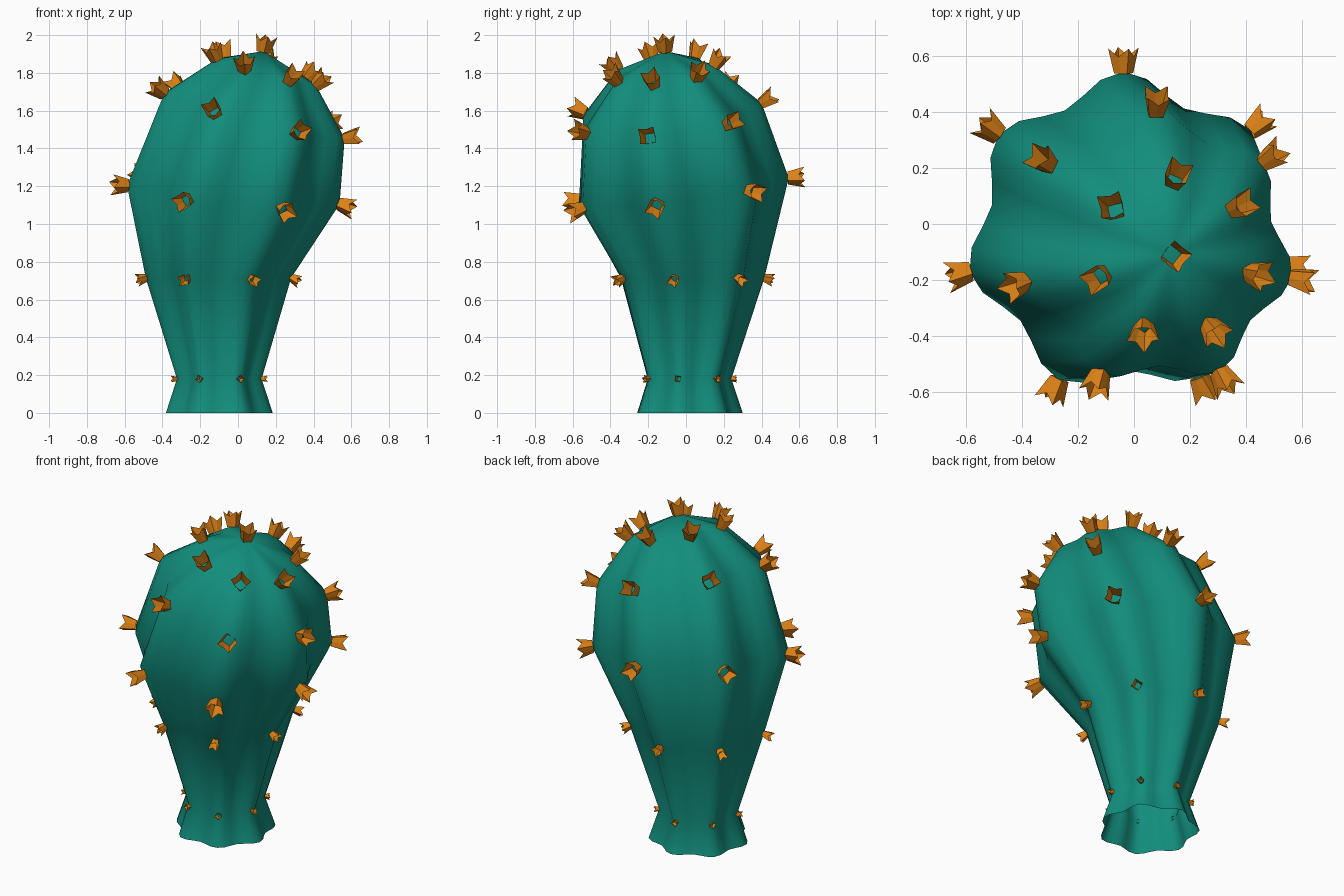
import bpy, bmesh, random
from math import cos, sin, pi, radians
from mathutils import Vector, Quaternion

random.seed(4)
cube = bpy.data.objects.get("Cube")
if cube:
    bpy.data.objects.remove(cube)


def material(name, rgb):
    m = bpy.data.materials.new(name)
    m.use_nodes = True
    m.diffuse_color = (*rgb, 1)
    bsdf = m.node_tree.nodes["Principled BSDF"]
    bsdf.inputs["Base Color"].default_value = (*rgb, 1)
    bsdf.inputs["Roughness"].default_value = 0.8
    return m


teal = material("cactus teal", (0.006, 0.27, 0.205))
orange = material("thorn orange", (0.72, 0.22, 0.008))

RIBS, STEPS = 7, 6
COUNT = RIBS * STEPS
# Stem rings: centre x, y, z, rib radius, slope in x, slope in y, thorn size
RINGS = [
    (-0.10, 0.01, 0.0, 0.29, 0, 0, 0),
    (-0.10, 0.01, 0.18, 0.23, 0, 0, 0.36),
    (-0.105, 0.02, 0.715, 0.395, 0, 0, 0.62),
    (-0.027, -0.033, 1.17, 0.577, -0.09, 0.126, 1),
    (0.085, -0.09, 1.585, 0.49, -0.25, 0.11, 1),
    (0.148, -0.118, 1.81, 0.27, -0.26, 0.10, 1),
]
APEX = (0.135, -0.11, 1.915)


def new_object(name, mesh, mat=None):
    if mat:
        mesh.materials.append(mat)
    obj = bpy.data.objects.new(name, mesh)
    bpy.context.collection.objects.link(obj)
    return obj


# Ribbed stem, open at the foot
bm = bmesh.new()
loops, thorns = [], []
for cx, cy, cz, radius, sx, sy, size in RINGS:
    loop = []
    for i in range(COUNT):
        a = 2 * pi * i / COUNT
        r = radius * (0.925 + 0.075 * cos(RIBS * a))
        dx, dy = r * cos(a + radians(91)), r * sin(a + radians(91))
        v = bm.verts.new((cx + dx, cy + dy, cz + sx * dx + sy * dy))
        loop.append(v)
        if size and i % STEPS == 0:
            thorns.append((v, size))
    loops.append(loop)
for low, high in zip(loops, loops[1:]):
    for i in range(COUNT):
        j = (i + 1) % COUNT
        bm.faces.new((low[i], low[j], high[j], high[i]))
apex = bm.verts.new(APEX)
thorns.append((apex, 1))
for i in range(COUNT):
    bm.faces.new((loops[-1][i], loops[-1][(i + 1) % COUNT], apex))
for f in bm.faces:
    f.smooth = True
bm.normal_update()
spots = [(v.co.copy(), v.normal.copy(), s) for v, s in thorns]
stem_mesh = bpy.data.meshes.new("stem")
bm.to_mesh(stem_mesh)
bm.free()
new_object("stem", stem_mesh, teal)

# Thorn: a flared four-sided cup with raised corners
bm = bmesh.new()
base, rim = [], []
for i in range(8):
    a = i * pi / 4
    corner = i % 2 == 0
    rb = 0.036 if corner else 0.026
    rt, h = (0.058, 0.085) if corner else (0.041, 0.055)
    base.append(bm.verts.new((rb * cos(a), rb * sin(a), -0.006)))
    rim.append(bm.verts.new((rt * cos(a), rt * sin(a), h)))
for i in range(8):
    j = (i + 1) % 8
    bm.faces.new((base[i], base[j], rim[j], rim[i]))
thorn_mesh = bpy.data.meshes.new("thorn")
bm.to_mesh(thorn_mesh)
bm.free()
thorn_mesh.materials.append(orange)

# One thorn on every rib at each ring, and one on the crown
for n, (point, normal, size) in enumerate(spots):
    thorn = new_object(f"thorn_{n + 1}", thorn_mesh)
    roll = Quaternion((0, 0, 1), random.uniform(0, pi / 2))
    thorn.rotation_mode = "QUATERNION"
    thorn.rotation_quaternion = Vector(normal).to_track_quat("Z", "Y") @ roll
    thorn.location = point
    thorn.scale = (size, size, size)
